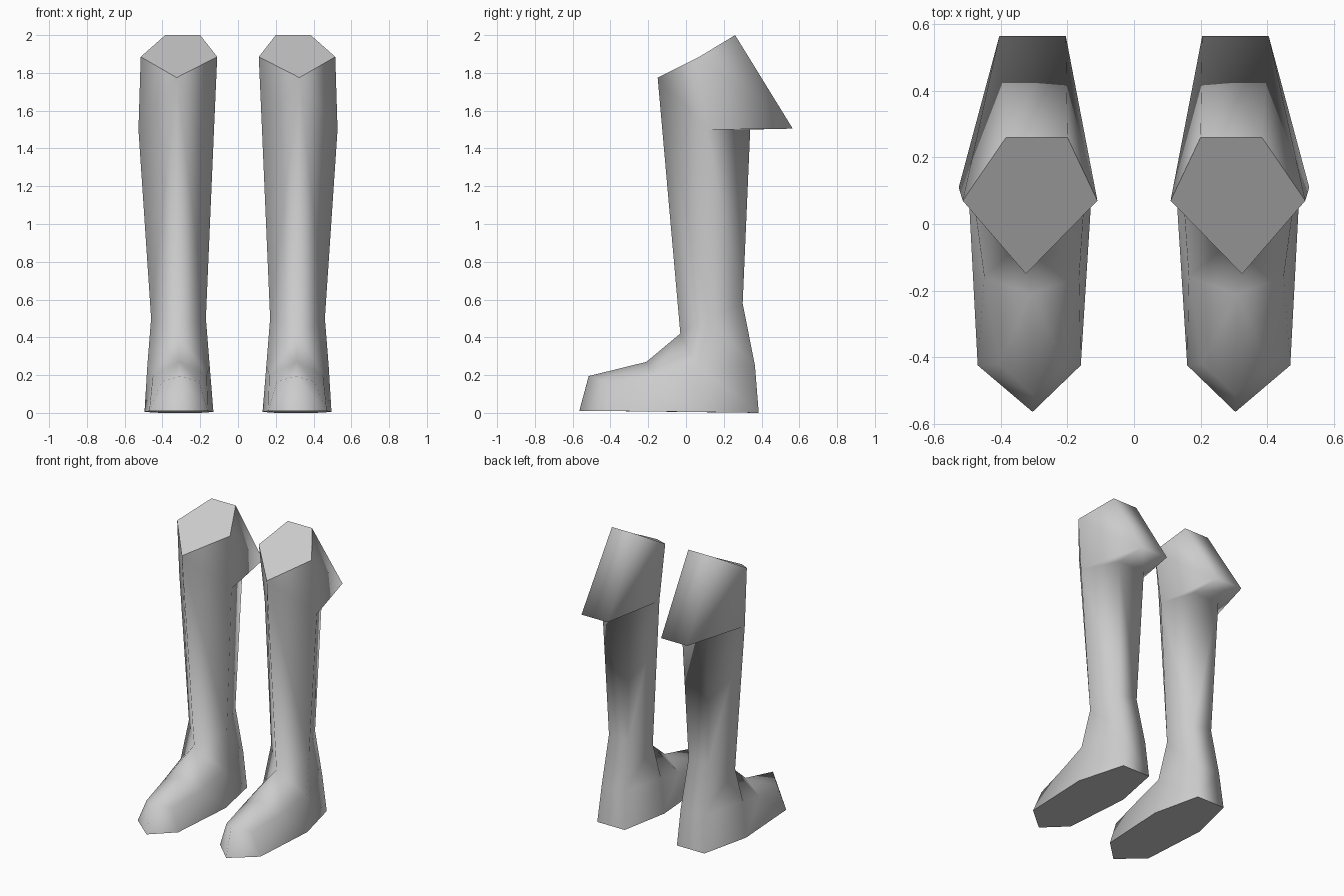
import bpy, bmesh

if "Cube" in bpy.data.objects:
    bpy.data.objects.remove(bpy.data.objects["Cube"])

leather = bpy.data.materials.new("grey leather")
leather.diffuse_color = (0.6, 0.6, 0.6, 1)
leather.use_nodes = True
leather.node_tree.nodes["Principled BSDF"].inputs["Base Color"].default_value = leather.diffuse_color

# points on the front ridge: x, y, z
RIDGE = {
    "cap_front": (0.325, -0.15, 1.775), "ankle_front": (0.315, -0.03, 0.42),
    "instep": (0.31, -0.21, 0.27), "toe_top": (0.305, -0.515, 0.195),
    "toe_tip": (0.305, -0.565, 0.01),
}
# paired points: outer x, inner x, y, z
PAIRS = {
    "cap_side": (0.515, 0.11, 0.07, 1.885), "cap_back": (0.385, 0.20, 0.26, 2.0),
    "cuff_back": (0.405, 0.205, 0.565, 1.505), "knee_side": (0.527, 0.127, 0.11, 1.5),
    "knee_back": (0.405, 0.205, 0.34, 1.5), "ankle_side": (0.46, 0.17, 0.12, 0.5),
    "ankle_back": (0.38, 0.23, 0.30, 0.58), "low_side": (0.48, 0.15, 0.06, 0.25),
    "heel_back": (0.39, 0.215, 0.365, 0.25), "instep_side": (0.45, 0.165, -0.16, 0.2),
    "toe_side": (0.405, 0.205, -0.42, 0.165), "sole_fore": (0.47, 0.16, -0.425, 0.01),
    "sole_mid": (0.495, 0.13, 0.05, 0.005), "sole_heel": (0.41, 0.20, 0.385, 0.0),
}
# faces that occur on both the outer and inner side of a boot
SIDE_FACES = [
    "cap_front cap_side knee_side", "cap_front knee_side ankle_side ankle_front",
    "cap_side cap_back cuff_back", "cap_side cuff_back knee_side",
    "knee_side cuff_back knee_back", "knee_side knee_back ankle_back ankle_side",
    "ankle_side ankle_back heel_back low_side", "low_side heel_back sole_heel sole_mid",
    "ankle_front ankle_side low_side", "ankle_front low_side instep_side instep",
    "instep instep_side toe_side toe_top", "instep_side low_side sole_mid sole_fore",
    "instep_side sole_fore toe_side", "toe_top toe_side sole_fore toe_tip",
]
# strip of faces down the back, joining outer to inner
BACK = ["cap_back", "cuff_back", "knee_back", "ankle_back", "heel_back", "sole_heel"]


def build_boot(name, sign):
    bm = bmesh.new()
    ridge = {k: bm.verts.new((sign * x, y, z)) for k, (x, y, z) in RIDGE.items()}
    outer = {k: bm.verts.new((sign * p[0], p[2], p[3])) for k, p in PAIRS.items()}
    inner = {k: bm.verts.new((sign * p[1], p[2], p[3])) for k, p in PAIRS.items()}
    for side in (outer, inner):
        for names in SIDE_FACES:
            bm.faces.new([ridge.get(n) or side[n] for n in names.split()])
    for a, b in zip(BACK, BACK[1:]):
        bm.faces.new([outer[a], inner[a], inner[b], outer[b]])
    # flat cap and sole
    lids = []
    for front, rim in (("cap_front", ["cap_side", "cap_back"]),
                       ("toe_tip", ["sole_fore", "sole_mid", "sole_heel"])):
        loop = [ridge[front]] + [outer[n] for n in rim] + [inner[n] for n in reversed(rim)]
        lids.append(bm.faces.new(loop))
    bmesh.ops.recalc_face_normals(bm, faces=bm.faces[:])
    for f in bm.faces:
        f.smooth = True
    # crisp rims around the lids
    for lid in lids:
        for e in lid.edges:
            e.smooth = False
    mesh = bpy.data.meshes.new(name)
    bm.to_mesh(mesh)
    bm.free()
    mesh.materials.append(leather)
    bpy.context.collection.objects.link(bpy.data.objects.new(name, mesh))


build_boot("right_boot", 1)
build_boot("left_boot", -1)
